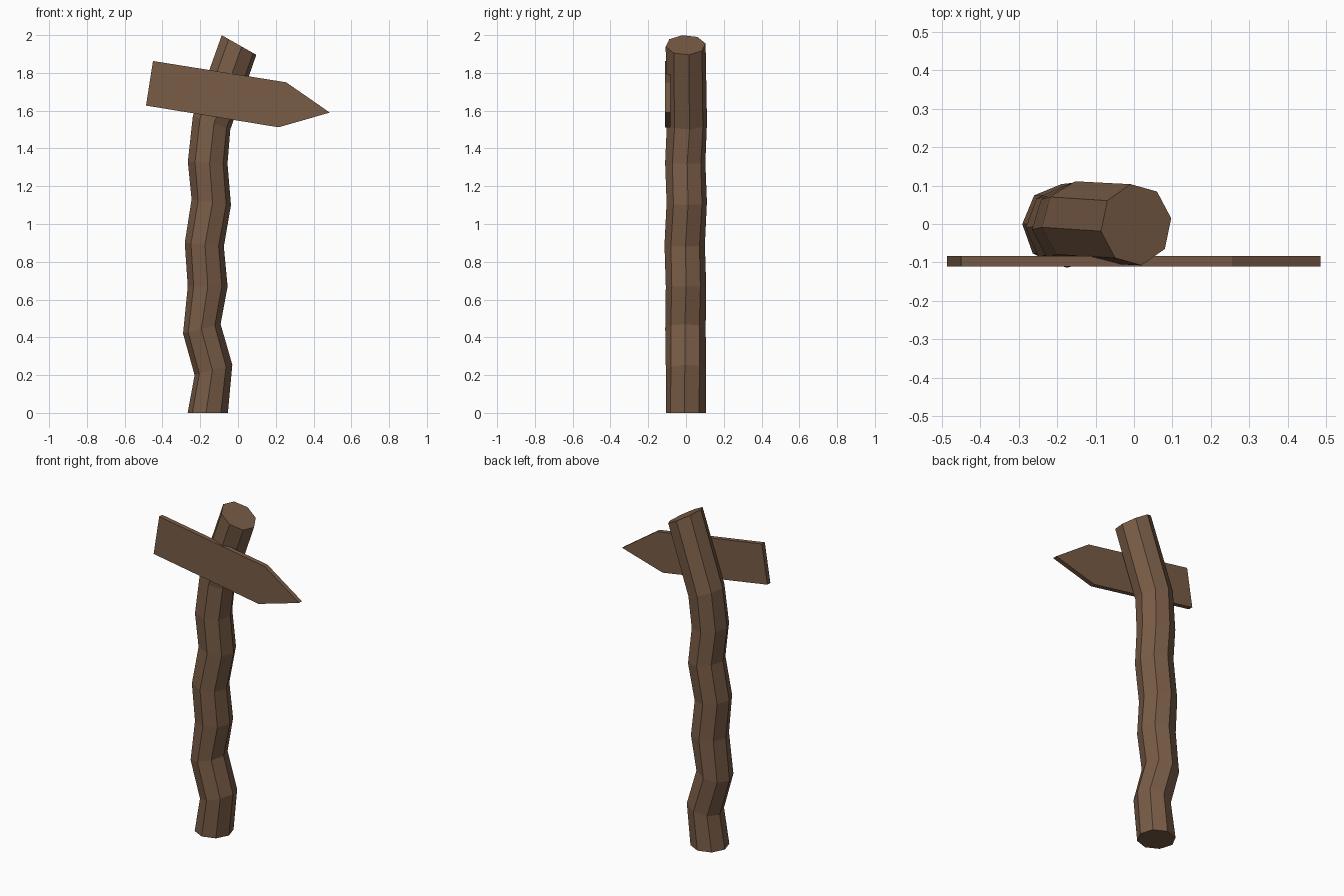
import bpy, bmesh, math
from mathutils import Vector

if "Cube" in bpy.data.objects:
    bpy.data.objects.remove(bpy.data.objects["Cube"])

wood = bpy.data.materials.new("wood")
wood.diffuse_color = (0.19, 0.107, 0.062, 1)
wood.use_nodes = True
wood.node_tree.nodes["Principled BSDF"].inputs["Base Color"].default_value = wood.diffuse_color


def finish(name, bm):
    bmesh.ops.recalc_face_normals(bm, faces=bm.faces[:])
    mesh = bpy.data.meshes.new(name)
    bm.to_mesh(mesh)
    bm.free()
    mesh.materials.append(wood)
    obj = bpy.data.objects.new(name, mesh)
    bpy.context.collection.objects.link(obj)
    return obj


# Crooked post: each ring is (left x, left z, right x, right z, centre y)
SIDES = 8
rings = [
    (-0.267, 0.00, -0.053, 0.00, 0.0),
    (-0.230, 0.20, -0.030, 0.255, 0.0),
    (-0.291, 0.42, -0.092, 0.47, -0.003),
    (-0.266, 0.67, -0.055, 0.67, 0.0),
    (-0.282, 0.90, -0.075, 0.88, -0.007),
    (-0.246, 1.13, -0.037, 1.10, 0.004),
    (-0.266, 1.33, -0.055, 1.32, -0.004),
    (-0.240, 1.57, -0.040, 1.50, 0.005),
    (-0.087, 2.00, 0.098, 1.895, -0.002),
]
bm = bmesh.new()
loops = []
for i, (lx, lz, rx, rz, cy) in enumerate(rings):
    left, right = Vector((lx, cy, lz)), Vector((rx, cy, rz))
    centre, axis = (left + right) / 2, (right - left) / 2
    phase = math.radians(-5 + 14 * i / (len(rings) - 1))
    loop = []
    for k in range(SIDES):
        a = phase + math.tau * k / SIDES
        loop.append(bm.verts.new(centre + axis * math.cos(a)
                                 + Vector((0, 0.107 * math.sin(a), 0))))
    loops.append(loop)
for low, high in zip(loops, loops[1:]):
    for k in range(SIDES):
        n = (k + 1) % SIDES
        bm.faces.new((low[k], low[n], high[n], high[k]))
bm.faces.new(loops[0])
bm.faces.new(loops[-1])
finish("post", bm)

# Arrow board: outline extruded through its thickness
outline = [(-0.45, 1.863), (0.255, 1.75), (0.486, 1.59), (0.215, 1.512), (-0.487, 1.627)]
bm = bmesh.new()
face = bm.faces.new([bm.verts.new((x, -0.111, z)) for x, z in outline])
ext = bmesh.ops.extrude_face_region(bm, geom=[face])
back = [v for v in ext["geom"] if isinstance(v, bmesh.types.BMVert)]
bmesh.ops.translate(bm, verts=back, vec=(0, 0.028, 0))
if not any(len(f.verts) == 5 and all(v not in back for v in f.verts) for f in bm.faces):
    bm.faces.new([v for v in bm.verts if v not in back])
finish("arrow_board", bm)
